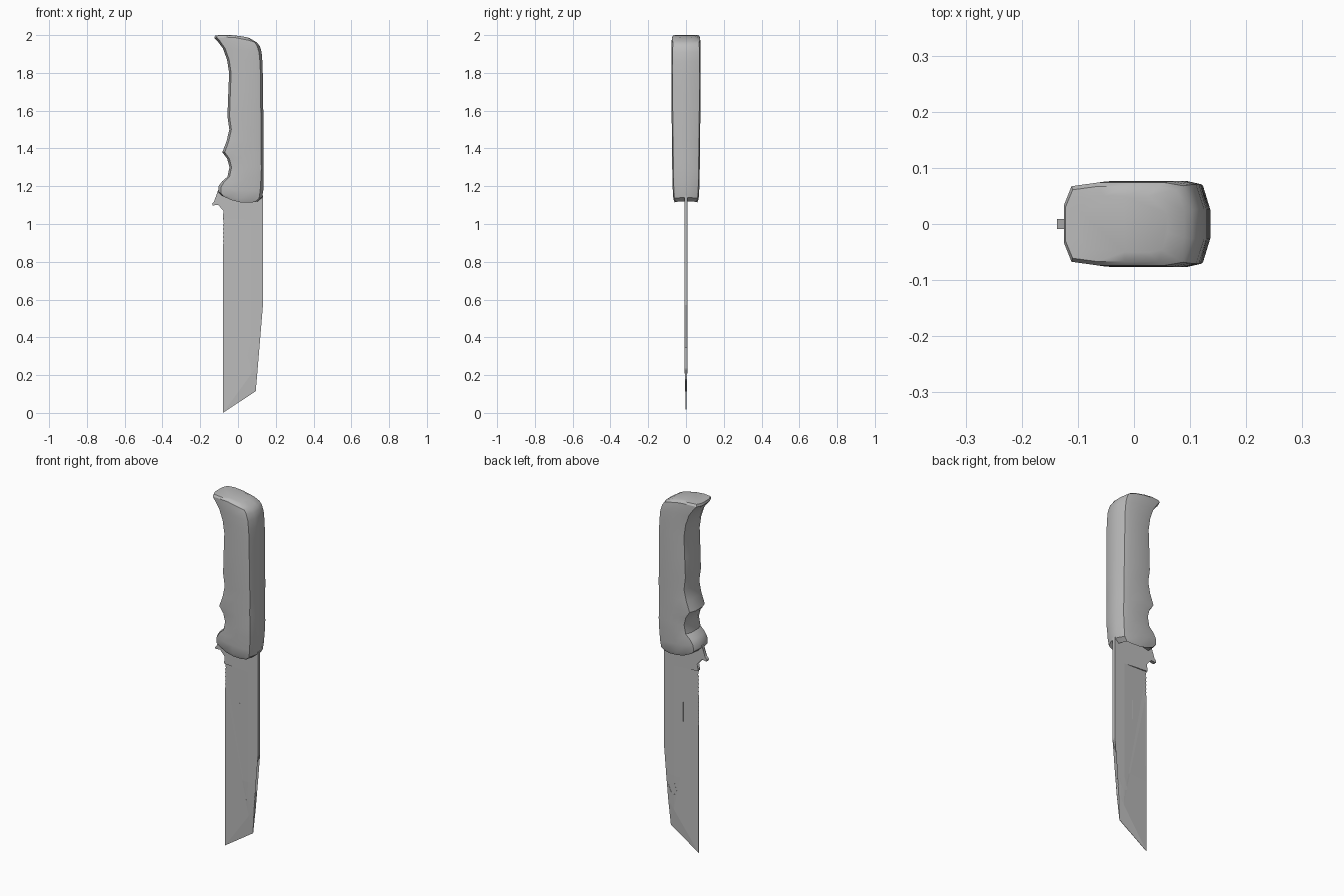
import bpy, bmesh
from mathutils import Vector

cube = bpy.data.objects.get("Cube")
if cube:
    bpy.data.objects.remove(cube)

grey = bpy.data.materials.new("plain grey")
grey.use_nodes = True
colour = (0.5, 0.5, 0.5, 1)
grey.diffuse_color = colour
grey.node_tree.nodes["Principled BSDF"].inputs["Base Color"].default_value = colour


def finish(name, bm, smooth=None):
    bmesh.ops.recalc_face_normals(bm, faces=bm.faces)
    mesh = bpy.data.meshes.new(name)
    bm.to_mesh(mesh)
    bm.free()
    mesh.materials.append(grey)
    obj = bpy.data.objects.new(name, mesh)
    bpy.context.collection.objects.link(obj)
    if smooth:
        bpy.ops.object.select_all(action="DESELECT")
        obj.select_set(True)
        bpy.context.view_layer.objects.active = obj
        bpy.ops.object.shade_smooth_by_angle(angle=smooth)
    return obj


def slab(name, outline, thickness, cuts=()):
    """Flat outline in x, z, cut along lines and given a varying half thickness."""
    bm = bmesh.new()
    bm.faces.new([bm.verts.new((x, 0, z)) for x, z in outline])
    bmesh.ops.triangulate(bm, faces=bm.faces)
    for point, normal in cuts:
        bmesh.ops.bisect_plane(bm, geom=bm.verts[:] + bm.edges[:] + bm.faces[:],
                               plane_co=point, plane_no=normal)
    front = bm.verts[:]
    result = bmesh.ops.extrude_face_region(bm, geom=bm.faces[:], use_keep_orig=True)
    back = [g for g in result["geom"] if isinstance(g, bmesh.types.BMVert)]
    for side, verts in ((-1, front), (1, back)):
        for v in verts:
            v.co.y = side * thickness(v.co.x, v.co.z)
    return finish(name, bm)


# Handle: slanted rings, each (left x, left z, right x, right z, bulge, depth)
rings = [
    (-.02, 1.165, .08, 1.16, -.005, .012),
    (-.085, 1.15, .105, 1.12, -.02, .06),
    (-.105, 1.17, .128, 1.14, -.022, .067),
    (-.103, 1.20, .134, 1.18, -.01, .070),
    (-.085, 1.225, .135, 1.22, 0, .071),
    (-.056, 1.25, .136, 1.25, 0, .072),
    (-.045, 1.30, .136, 1.30, 0, .073),
    (-.057, 1.345, .136, 1.345, 0, .073),
    (-.083, 1.38, .136, 1.38, 0, .074),
    (-.060, 1.44, .135, 1.44, 0, .074),
    (-.046, 1.50, .135, 1.50, 0, .075),
    (-.056, 1.57, .134, 1.57, 0, .076),
    (-.052, 1.68, .133, 1.68, 0, .077),
    (-.047, 1.80, .131, 1.80, 0, .077),
    (-.058, 1.87, .129, 1.86, 0, .077),
    (-.080, 1.93, .125, 1.91, 0, .077),
    (-.110, 1.97, .116, 1.94, .008, .076),
    (-.125, 1.985, .104, 1.957, .015, .074),
    (-.122, 1.998, .090, 1.967, .012, .067),
    (-.095, 2.0, .060, 1.985, .006, .05),
]
bm = bmesh.new()
loops = []
for xl, zl, xr, zr, bulge, depth in rings:
    w = xr - xl
    half = [(xl, .45), (xl + .06 * w, .91), (xl + .27 * w, 1), (xl + .5 * w, 1),
            (xl + .78 * w, 1), (xr - .07 * w, .92), (xr, .35)]
    loop = []
    for x, k in [(x, -k) for x, k in half] + half[::-1]:
        u = (x - xl) / w
        loop.append(bm.verts.new((x, k * depth, zl + (zr - zl) * u + bulge * 4 * u * (1 - u))))
    loops.append(loop)
for a, b in zip(loops, loops[1:]):
    for i in range(len(a)):
        j = (i + 1) % len(a)
        bm.faces.new((a[i], a[j], b[j], b[i]))
bm.faces.new(loops[0])
bm.faces.new(loops[-1])
finish("handle", bm, smooth=.55)

# Blade: straight cutting side with serrations, clipped back and a gut hook
serrations = []
steps = 14
for i in range(steps):
    z = .72 + .30 * i / steps
    serrations += [(-.08, z), (-.072, z + .008)]
outline = [(-.08, 0), *serrations, (-.08, 1.03), (.07, 1.02), (.132, 1.02),
           (.132, .57), (.05, .31), (.052, .298), (.078, .293), (.09, .31),
           (.104, .345), (.112, .345), (.094, .115)]
FULL = .009


def blade_thickness(x, z):
    grind = (x + .08) / .15
    tip = .15 + (z - .06 - (x + .08) * .35) * 3 + .3
    point = (z - (x + .08) * .64) / .12
    return max(.0008, FULL * min(1, grind, max(tip, 0), max(point, 0) + .08))


slab("blade", outline, blade_thickness,
     cuts=[((.07, 0, 0), (1, 0, 0)), ((-.08, 0, 0), (-.22, 0, .16)),
           ((0, 0, .40), (0, 0, 1))])

# Guard: thick shoulder above the ground blade with a hooked notch
slab("guard", [(-.08, 1.03), (.07, 1.02), (.132, 1.02), (.132, 1.15), (.09, 1.18),
               (-.06, 1.18), (-.105, 1.18), (-.112, 1.15), (-.122, 1.125),
               (-.137, 1.108), (-.134, 1.098), (-.105, 1.102), (-.065, 1.10),
               (-.048, 1.088), (-.046, 1.065), (-.058, 1.047), (-.08, 1.042)],
     lambda x, z: FULL)

# Narrow raised strip on both blade faces
slab("blade_strip", [(.013, .72), (.018, .72), (.018, .83), (.013, .83)],
     lambda x, z: .0068)
